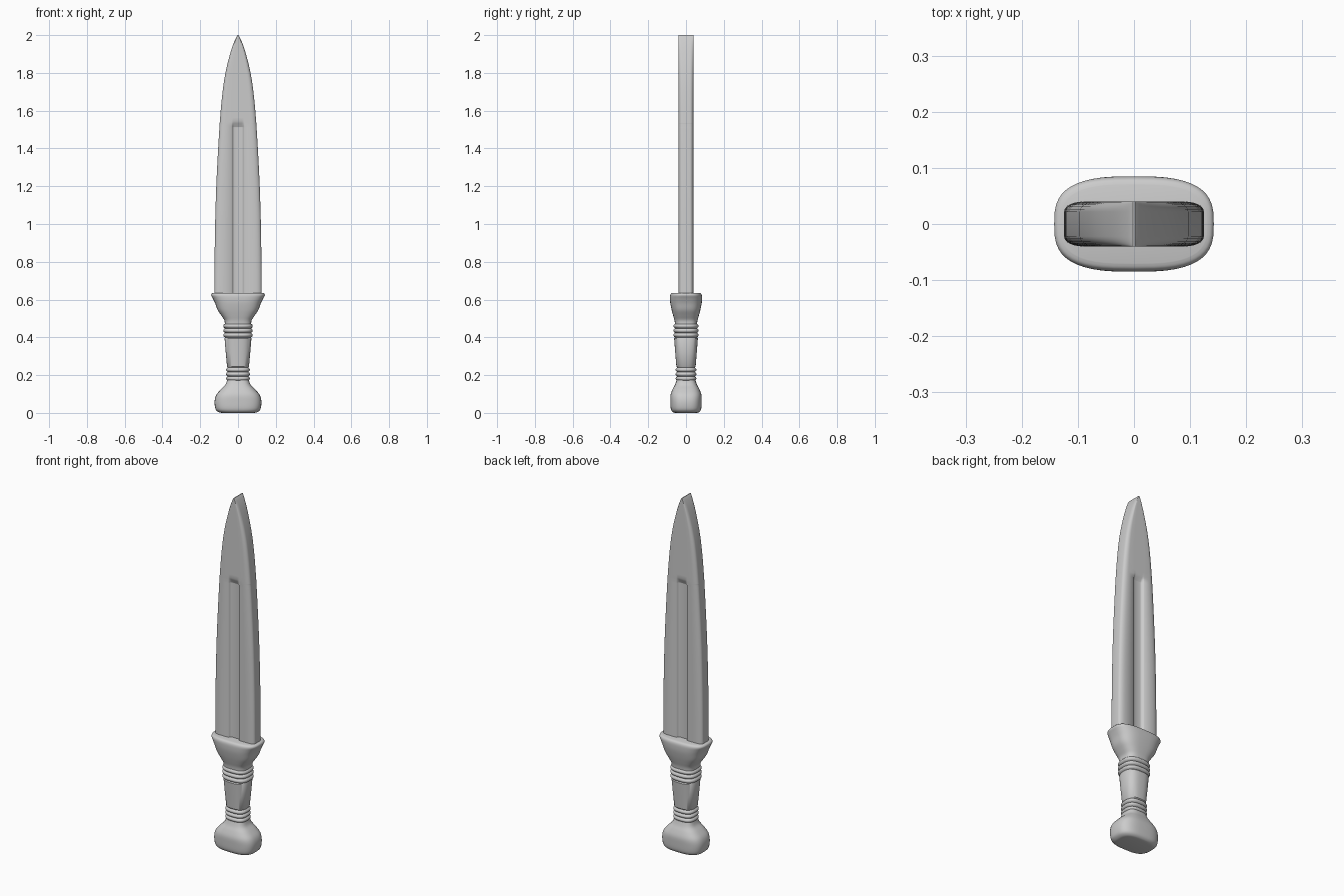
import bpy, bmesh, math

if "Cube" in bpy.data.objects:
    bpy.data.objects.remove(bpy.data.objects["Cube"])


def loft(name, rings, angle=40):
    # Skin a stack of equal-length closed rings and cap both ends
    bm = bmesh.new()
    loops = [[bm.verts.new(p) for p in ring] for ring in rings]
    n = len(loops[0])
    for lo, hi in zip(loops, loops[1:]):
        for i in range(n):
            j = (i + 1) % n
            bm.faces.new((lo[i], lo[j], hi[j], hi[i]))
    bm.faces.new(loops[0][::-1])
    bm.faces.new(loops[-1])
    bmesh.ops.recalc_face_normals(bm, faces=bm.faces)
    mesh = bpy.data.meshes.new(name)
    bm.to_mesh(mesh)
    bm.free()
    ob = bpy.data.objects.new(name, mesh)
    bpy.context.collection.objects.link(ob)
    bpy.ops.object.select_all(action='DESELECT')
    ob.select_set(True)
    bpy.context.view_layer.objects.active = ob
    bpy.ops.object.shade_smooth_by_angle(angle=math.radians(angle))
    return ob


def smooth(rows, steps=4):
    # Catmull-Rom curve through the profile rows
    out = []
    for i in range(len(rows) - 1):
        p0, p1, p2, p3 = (rows[max(0, min(len(rows) - 1, i + k))] for k in (-1, 0, 1, 2))
        for s in range(steps):
            t = s / steps
            out.append(tuple(
                0.5 * (2 * b + (c - a) * t + (2 * a - 5 * b + 4 * c - d) * t * t
                       + (3 * b - a - 3 * c + d) * t ** 3)
                for a, b, c, d in zip(p0, p1, p2, p3)))
    return out + [rows[-1]]


def oval(z, a, b, power, n=48):
    # Rounded-rectangle ring (superellipse)
    pts = []
    for i in range(n):
        t = 2 * math.pi * i / n
        c, s = math.cos(t), math.sin(t)
        pts.append((a * math.copysign(abs(c) ** (2 / power), c),
                    b * math.copysign(abs(s) ** (2 / power), s), z))
    return pts


def turned(name, rows, power, steps=4):
    return loft(name, [oval(*r, power) for r in smooth(rows, steps)])


# Pommel: z, half width, half depth
turned("pommel", [
    (0.0, 0.085, 0.055), (0.004, 0.103, 0.069), (0.02, 0.119, 0.080),
    (0.06, 0.124, 0.083), (0.095, 0.115, 0.082), (0.125, 0.090, 0.071),
    (0.15, 0.066, 0.058), (0.18, 0.056, 0.048)], 3)

# Grip with a group of three ribs near each end
grip = []
for k in range(25):
    z = 0.17 + 0.07 * k / 24
    rib = 0.009 * abs(math.sin(math.pi * 3 * k / 24)) ** 0.7
    grip.append((z, 0.054 + rib, 0.046 + rib))
grip += [(0.245, 0.058, 0.051), (0.32, 0.065, 0.057), (0.395, 0.071, 0.063)]
for k in range(25):
    z = 0.40 + 0.072 * k / 24
    rib = 0.009 * abs(math.sin(math.pi * 3 * k / 24)) ** 0.7
    grip.append((z, 0.069 + rib, 0.058 + rib))
turned("grip", grip, 2.7, 1)

# Flared guard
turned("guard", [
    (0.465, 0.070, 0.058), (0.49, 0.072, 0.061), (0.515, 0.088, 0.068),
    (0.545, 0.108, 0.076), (0.58, 0.121, 0.083), (0.605, 0.133, 0.085),
    (0.622, 0.142, 0.084), (0.632, 0.139, 0.079), (0.636, 0.130, 0.070)], 3)


# Blade: rounded slab section with a central fuller on both faces
def blade_ring(z, w, depth):
    r = min(0.034, 0.3 * w)
    g = min(0.034, 0.4 * w)
    T = 0.04
    edge = [(w - r + r * math.cos(a), T - 0.018 + 0.018 * math.sin(a))
            for a in (math.pi / 2 * k / 6 for k in range(7))]
    groove = [(g, T), (g * 0.88, T - 0.3 * depth), (g * 0.75, T - 0.85 * depth),
              (g * 0.55, T - depth)]
    quarter = edge + groove
    half = quarter + [(0, T - depth)] + [(-x, y) for x, y in reversed(quarter)]
    return [(x, y, z) for x, y in half] + [(-x, -y, z) for x, y in half]


outline = smooth([
    (0.60, 0.125), (0.8, 0.124), (1.0, 0.121), (1.2, 0.115), (1.4, 0.105),
    (1.5, 0.099), (1.515, 0.098), (1.53, 0.097), (1.545, 0.096), (1.65, 0.087),
    (1.75, 0.075), (1.83, 0.060), (1.9, 0.042), (1.95, 0.026), (1.985, 0.011),
    (2.0, 0.002)])
loft("blade", [blade_ring(z, w, 0.014 * max(0.0, min(1.0, (1.543 - z) / 0.03)))
               for z, w in outline], 50)
